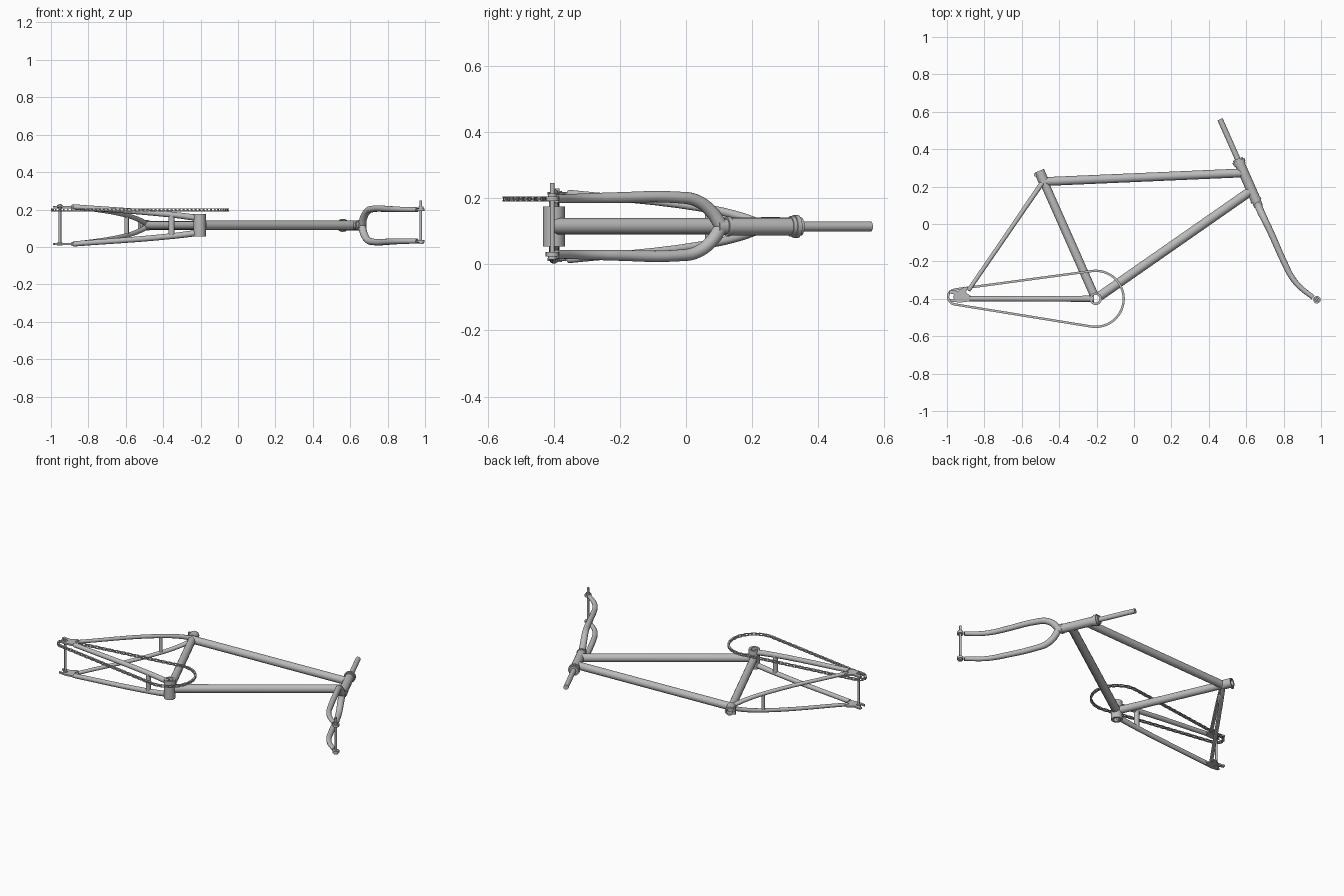
import bpy, bmesh, math
from mathutils import Vector

if "Cube" in bpy.data.objects:
    bpy.data.objects.remove(bpy.data.objects["Cube"], do_unlink=True)

MID = 0.115  # height of the frame's plane of symmetry


def material(name, colour):
    m = bpy.data.materials.new(name)
    m.use_nodes = True
    m.diffuse_color = colour
    m.node_tree.nodes["Principled BSDF"].inputs["Base Color"].default_value = colour
    return m


GREY = material("bare_steel_grey", (0.5, 0.5, 0.5, 1))


def finish(ob, smooth=True):
    ob.data.materials.clear()
    ob.data.materials.append(GREY)
    bpy.ops.object.select_all(action='DESELECT')
    ob.select_set(True)
    bpy.context.view_layer.objects.active = ob
    if smooth:
        bpy.ops.object.shade_smooth_by_angle(angle=math.radians(40))
    return ob


def from_bmesh(name, bm, smooth=True):
    bmesh.ops.recalc_face_normals(bm, faces=bm.faces)
    me = bpy.data.meshes.new(name)
    bm.to_mesh(me)
    bm.free()
    ob = bpy.data.objects.new(name, me)
    bpy.context.collection.objects.link(ob)
    return finish(ob, smooth)


def tube(name, points, radii):
    """Smooth swept tube; points are (x, y, offset from mid plane)."""
    cu = bpy.data.curves.new(name, 'CURVE')
    cu.dimensions = '3D'
    cu.bevel_depth = 1
    cu.bevel_resolution = 6
    cu.resolution_u = 6 if len(points) > 2 else 1
    cu.use_fill_caps = True
    sp = cu.splines.new('BEZIER')
    sp.bezier_points.add(len(points) - 1)
    for i, (bp, p) in enumerate(zip(sp.bezier_points, points)):
        bp.co = (p[0], p[1], MID + p[2])
        bp.handle_left_type = bp.handle_right_type = 'AUTO'
        t = i / (len(points) - 1)
        bp.radius = radii[0] + (radii[1] - radii[0]) * t
    ob = bpy.data.objects.new(name, cu)
    bpy.context.collection.objects.link(ob)
    bpy.ops.object.select_all(action='DESELECT')
    ob.select_set(True)
    bpy.context.view_layer.objects.active = ob
    bpy.ops.object.convert(target='MESH')
    return finish(bpy.context.view_layer.objects.active)


def rod(name, a, b, r):
    return tube(name, [a, b], (r, r))


def sleeve(name, a, b, outer, inner, n=28):
    """Hollow cylinder between two points."""
    bm = bmesh.new()
    a, b = (Vector((p[0], p[1], MID + p[2])) for p in (a, b))
    q = (b - a).to_track_quat('Z', 'Y')
    rings = []
    for base, r in ((a, outer), (b, outer), (b, inner), (a, inner)):
        rings.append([bm.verts.new(base + q @ Vector((r * math.cos(k * math.tau / n),
                      r * math.sin(k * math.tau / n), 0))) for k in range(n)])
    for i in range(4):
        u, v = rings[i], rings[(i + 1) % 4]
        for k in range(n):
            j = (k + 1) % n
            bm.faces.new((u[k], u[j], v[j], v[k]))
    return from_bmesh(name, bm)


def prism(bm, outline, z, thick):
    low = [bm.verts.new((x, y, z - thick / 2)) for x, y in outline]
    high = [bm.verts.new((x, y, z + thick / 2)) for x, y in outline]
    bm.faces.new(low[::-1])
    bm.faces.new(high)
    for k in range(len(low)):
        j = (k + 1) % len(low)
        bm.faces.new((low[k], low[j], high[j], high[k]))


# Main triangle
BB = (-0.205, -0.40, 0)
sleeve("bottom_bracket_shell", (*BB[:2], -0.06), (*BB[:2], 0.06), 0.033, 0.021)
rod("seat_tube", (-0.216, -0.374, 0), (-0.495, 0.255, 0), 0.023)
sleeve("seat_collar", (-0.483, 0.228, 0), (-0.507, 0.284, 0), 0.028, 0.019)
rod("seat_collar_bolt", (-0.527, 0.262, -0.022), (-0.527, 0.262, 0.022), 0.008)
rod("top_tube", (-0.475, 0.227, 0), (0.58, 0.273, 0), 0.0235)
rod("down_tube", (-0.182, -0.385, 0), (0.622, 0.175, 0), 0.025)

# Steering column, placed along one inclined axis
TOP, AXIS = Vector((0.46, 0.56, 0)), Vector((0.405, -0.914, 0))


def along(d):
    return tuple(TOP + AXIS * d)


rod("steerer", along(0), along(0.28), 0.015)
rod("head_tube", along(0.25), along(0.475), 0.027)
for name, start, end, r in (("headset_locknut", 0.232, 0.242, 0.028),
                            ("headset_upper_cup", 0.242, 0.256, 0.035),
                            ("headset_upper_race", 0.256, 0.268, 0.031),
                            ("headset_lower_cup", 0.468, 0.48, 0.030),
                            ("fork_crown", 0.478, 0.51, 0.024)):
    rod(name, along(start), along(end), r)

# Mirrored parts on both sides of the mid plane
DROPOUT = [(-0.87, -0.413), (-0.872, -0.385), (-0.90, -0.365), (-0.885, -0.34),
           (-0.905, -0.335), (-0.94, -0.358), (-0.985, -0.352), (-0.99, -0.37),
           (-0.955, -0.378), (-0.945, -0.392), (-0.955, -0.405), (-0.985, -0.402),
           (-0.98, -0.415), (-0.93, -0.42)]
FORK_PATH = [(0.662, 0.108, 0.0), (0.674, 0.075, 0.047), (0.695, 0.03, 0.079),
             (0.722, -0.025, 0.088), (0.81, -0.22, 0.087), (0.84, -0.278, 0.086),
             (0.88, -0.33, 0.085), (0.958, -0.393, 0.084)]
for side, s in (("upper", 1), ("lower", -1)):
    def flip(pts):
        return [(x, y, s * z) for x, y, z in pts]

    tube(side + "_fork_blade", flip(FORK_PATH), (0.021, 0.013))
    tube(side + "_chainstay", flip([(-0.215, -0.40, 0.04), (-0.36, -0.40, 0.058),
                                    (-0.88, -0.40, 0.099)]), (0.017, 0.014))
    tube(side + "_seatstay", flip([(-0.487, 0.225, 0.008), (-0.53, 0.163, 0.031),
                                   (-0.61, 0.046, 0.057), (-0.885, -0.355, 0.1)]),
         (0.014, 0.011))
    bm = bmesh.new()
    prism(bm, DROPOUT, MID + s * 0.1, 0.01)
    from_bmesh(side + "_rear_dropout", bm, False)
    rod(side + "_fork_tip", (0.978, -0.405, s * 0.077), (0.978, -0.405, s * 0.091), 0.02)
    rod(side + "_front_nut", (0.978, -0.405, s * 0.091), (0.978, -0.405, s * 0.1), 0.013)
    rod(side + "_rear_nut", (-0.952, -0.39, s * 0.092), (-0.952, -0.39, s * 0.108), 0.015)

# Bridges and axles
rod("chainstay_bridge", (-0.355, -0.40, -0.056), (-0.355, -0.40, 0.056), 0.016)
rod("seatstay_bridge", (-0.595, 0.068, -0.052), (-0.595, 0.068, 0.052), 0.011)
rod("front_axle", (0.978, -0.405, -0.09), (0.978, -0.405, 0.132), 0.007)
rod("rear_axle", (-0.952, -0.39, -0.105), (-0.952, -0.39, 0.115), 0.007)

# Chain: evenly spaced links round a belt path over two circles
C1, R1 = Vector((-0.955, -0.39)), 0.04
C2, R2 = Vector((BB[0], BB[1])), 0.15
gap = C2 - C1
lean = math.acos((R1 - R2) / gap.length)
base = math.atan2(gap.y, gap.x)


def arc(c, r, a0, a1, n=90):
    return [c + r * Vector((math.cos(a0 + (a1 - a0) * k / n),
                            math.sin(a0 + (a1 - a0) * k / n))) for k in range(n + 1)]


path = arc(C2, R2, base - lean, base + lean)
path += arc(C1, R1, base + lean, base - lean + math.tau)
path.append(path[0])
total = sum((q - p).length for p, q in zip(path, path[1:]))
COUNT = 2 * round(total / 0.043)


def at(d):
    for p, q in zip(path, path[1:]):
        step = (q - p).length
        if d <= step and step > 0:
            return p.lerp(q, d / step)
        d -= step
    return path[-1]


pins = [at(total * k / COUNT) for k in range(COUNT)]
bm = bmesh.new()
CHAIN_Z = 0.198
for k, p in enumerate(pins):
    q = pins[(k + 1) % COUNT]
    angle = math.atan2(q.y - p.y, q.x - p.x)
    plate = []
    for c, turn in ((p, math.pi / 2), (q, -math.pi / 2)):
        plate += arc(c, 0.0062, angle + turn, angle + turn + math.pi, 4)
    for s in (-1, 1):
        prism(bm, plate, CHAIN_Z + s * (0.0065 if k % 2 else 0.0045), 0.002)
    prism(bm, arc(p, 0.004, 0, math.tau * 7 / 8, 7), CHAIN_Z, 0.015)
from_bmesh("chain", bm, False)
